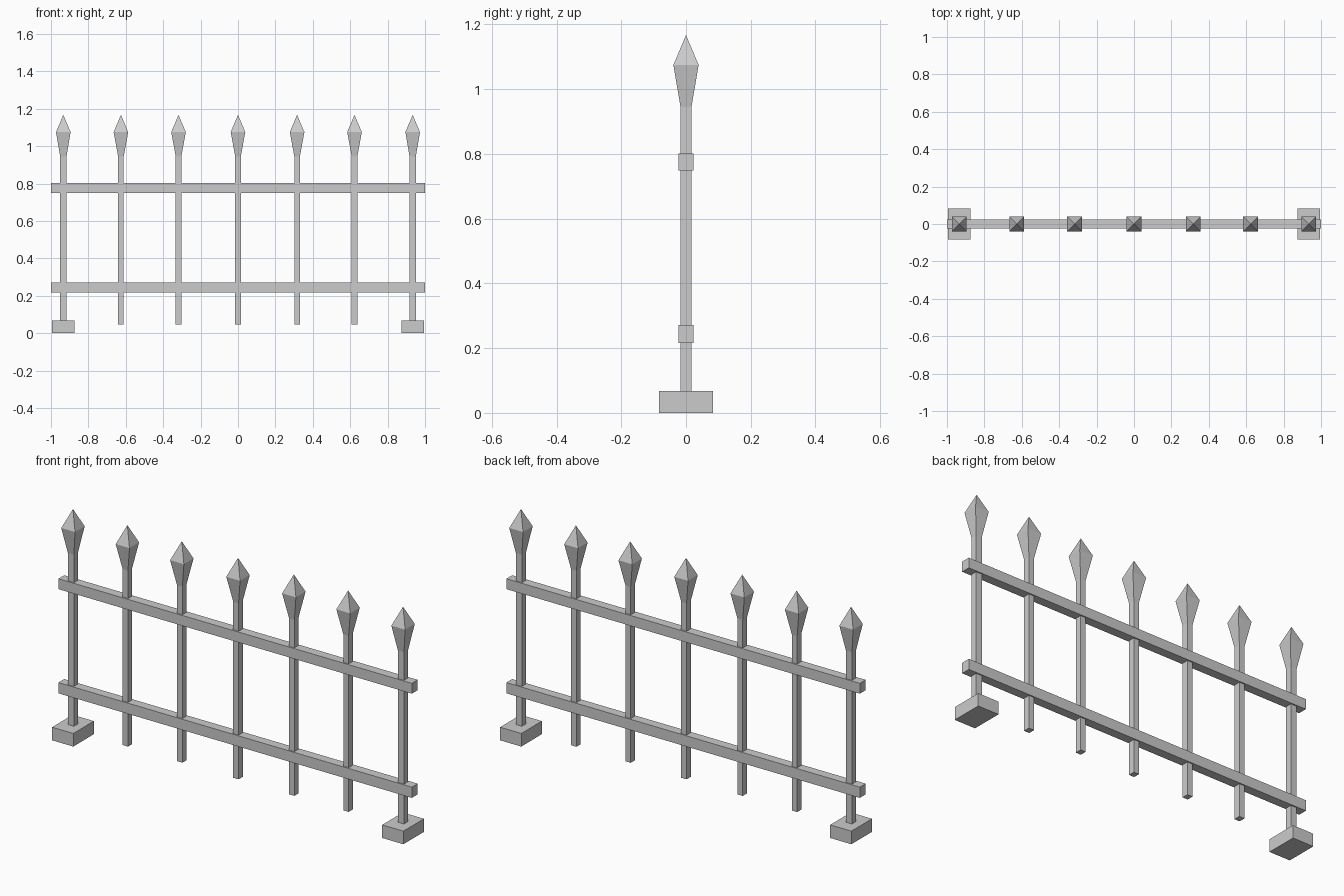
import bpy, bmesh

if "Cube" in bpy.data.objects:
    bpy.data.objects.remove(bpy.data.objects["Cube"])

def add_stack(name, x, sections):
    """Square-section solid; sections are (z, half width x, half depth y)."""
    bm = bmesh.new()
    rings = []
    for z, hx, hy in sections:
        if hx == 0:
            rings.append([bm.verts.new((x, 0, z))])
        else:
            rings.append([bm.verts.new((x + sx * hx, sy * hy, z))
                          for sx, sy in ((-1, -1), (1, -1), (1, 1), (-1, 1))])
    bm.faces.new(rings[0][::-1])
    for low, high in zip(rings, rings[1:]):
        for i in range(4):
            j = (i + 1) % 4
            if len(high) == 1:
                bm.faces.new((low[i], low[j], high[0]))
            else:
                bm.faces.new((low[i], low[j], high[j], high[i]))
    if len(rings[-1]) == 4:
        bm.faces.new(rings[-1])
    mesh = bpy.data.meshes.new(name)
    bm.to_mesh(mesh)
    bm.free()
    obj = bpy.data.objects.new(name, mesh)
    bpy.context.collection.objects.link(obj)
    return obj

END = 0.934

# Upright bars with spear tips; the outer two stand in footings
for x in (-END, -0.626, -0.318, 0, 0.316, 0.623, END):
    outer = abs(x) == END
    hx = 0.017 if outer else 0.015
    bottom = 0.06 if outer else 0.045
    add_stack("end_post" if outer else "picket", x,
              [(bottom, hx, 0.017), (0.945, hx, 0.017),
               (1.075, 0.039, 0.039), (1.167, 0, 0)])

# Footings under the end posts
for x in (-END, END):
    add_stack("footing", x, [(0, 0.06, 0.083), (0.067, 0.06, 0.083)])

# Horizontal rails
for name, low, high in (("lower_rail", 0.216, 0.271), ("upper_rail", 0.749, 0.802)):
    add_stack(name, 0, [(low, 1, 0.0235), (high, 1, 0.0235)])
